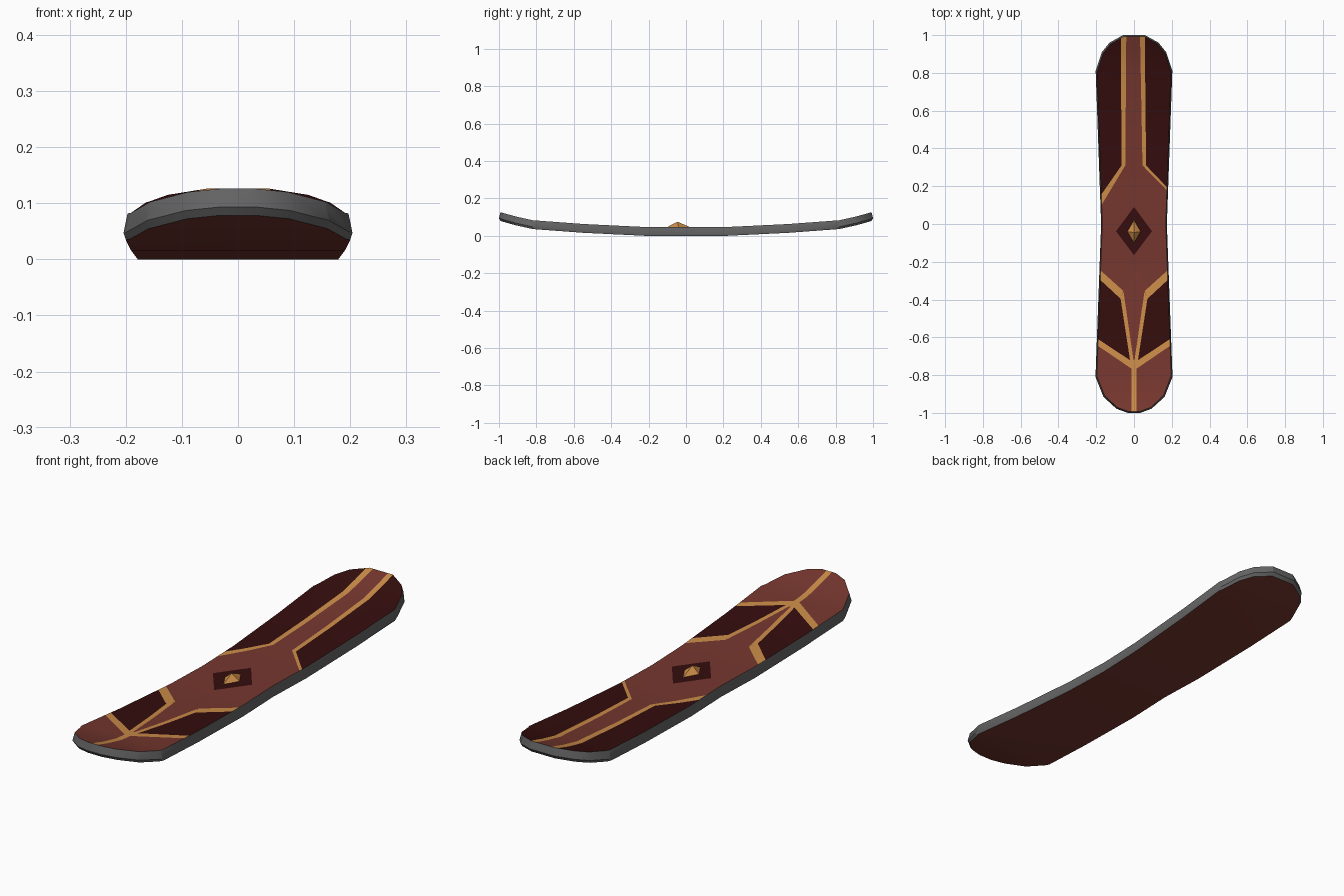
import bpy, bmesh
from mathutils import Vector

if "Cube" in bpy.data.objects:
    bpy.data.objects.remove(bpy.data.objects["Cube"])


def material(name, rgb):
    m = bpy.data.materials.new(name)
    m.use_nodes = True
    m.diffuse_color = (*rgb, 1)
    m.node_tree.nodes["Principled BSDF"].inputs["Base Color"].default_value = (*rgb, 1)
    return m


red = material("brick_red", (0.18, 0.038, 0.028))
dark = material("dark_maroon", (0.035, 0.004, 0.004))
gold = material("gold", (0.6, 0.265, 0.065))
grey = material("edge_grey", (0.13, 0.13, 0.13))
RED, DARK, GOLD, GREY = range(4)

THICK = 0.047
BEND = [(0, 0), (0.22, 0), (0.55, 0.016), (0.82, 0.036), (0.91, 0.056), (1.01, 0.084)]


def bend(y):
    """Rise of the board toward nose and tail."""
    y = abs(y)
    for (y0, z0), (y1, z1) in zip(BEND, BEND[1:]):
        if y <= y1:
            return z0 + (z1 - z0) * (y - y0) / (y1 - y0)
    return BEND[-1][1]


def finish(bm, name, mats):
    mesh = bpy.data.meshes.new(name)
    bm.to_mesh(mesh)
    bm.free()
    for m in mats:
        mesh.materials.append(m)
    obj = bpy.data.objects.new(name, mesh)
    bpy.context.collection.objects.link(obj)
    return obj


def cut(bm, faces, point, normal):
    geom = set(faces)
    for f in faces:
        geom.update(f.edges)
        geom.update(f.verts)
    bmesh.ops.bisect_plane(bm, geom=list(geom), dist=1e-5, plane_co=point, plane_no=normal)
    bm.normal_update()


def top_faces(bm):
    return [f for f in bm.faces if f.normal.z > 0.9]


def flip(poly):
    return [(-x, y) for x, y in poly]


# Board outline, right half from nose to tail, then mirrored
half = [(0.033, -1), (0.093, -0.978), (0.162, -0.915), (0.204, -0.81), (0.174, 0),
        (0.203, 0.81), (0.17, 0.91), (0.13, 0.96), (0.058, 1)]
outline = half + flip(half)[::-1]

# Board body: three rings make the slightly bevelled side wall
bm = bmesh.new()
rings = []
for sx, sy, z in ((0.98, 0.99, 0), (1, 1, 0.012), (0.965, 0.992, THICK)):
    rings.append([bm.verts.new((x * sx, y * sy, z)) for x, y in outline])
bm.faces.new(rings[0][::-1]).material_index = RED
bm.faces.new(rings[2]).material_index = RED
n = len(outline)
for low, high in zip(rings, rings[1:]):
    for i in range(n):
        j = (i + 1) % n
        bm.faces.new((low[i], low[j], high[j], high[i])).material_index = GREY
bm.normal_update()

# Cross cuts where the board bends
for y in sorted({s * p[0] for p in BEND[:-1] for s in (-1, 1)}):
    cut(bm, bm.faces[:], (0, y, 0), (0, 1, 0))

# Painted shapes, later ones cover earlier ones (all convex)
front_panel = [(-0.25, -0.22), (-0.07, -0.39), (-0.012, -0.73), (-0.25, -0.57)]
v_stripe = [(-0.25, -0.57), (0, -0.735), (0, -0.775), (-0.25, -0.605)]
arm = [(-0.25, -0.18), (-0.056, -0.355), (-0.072, -0.395), (-0.25, -0.23)]
inner_stripe = [(-0.072, -0.39), (-0.055, -0.36), (0, -0.74), (-0.018, -0.74)]
diamond = [(0, -0.165), (0.095, -0.038), (0, 0.09), (-0.095, -0.038)]
gem_base = [(0, -0.1), (0.035, -0.04), (0, 0.02), (-0.035, -0.04)]
paint = [
    ([(-0.066, 0.31), (-0.07, 1.1), (-0.3, 1.1), (-0.3, -0.03)], DARK),
    ([(0.064, 0.31), (0.054, 1.1), (0.3, 1.1), (0.3, 0.065)], DARK),
    ([(-0.066, 0.31), (-0.046, 0.31), (-0.04, 1.1), (-0.07, 1.1)], GOLD),
    ([(0.045, 0.31), (0.064, 0.31), (0.056, 1.1), (0.03, 1.1)], GOLD),
    ([(-0.066, 0.31), (-0.046, 0.31), (-0.25, -0.03), (-0.25, 0.045)], GOLD),
    ([(0.045, 0.31), (0.064, 0.31), (0.25, 0.115), (0.25, 0.1)], GOLD),
    ([(-0.013, -0.72), (0.013, -0.72), (0.013, -1.1), (-0.013, -1.1)], GOLD),
    (diamond, DARK),
]
for shape, colour in ((front_panel, DARK), (v_stripe, GOLD), (arm, GOLD), (inner_stripe, GOLD)):
    paint += [(shape, colour), (flip(shape), colour)]


def edges_of(poly):
    return [(Vector(a), Vector(b)) for a, b in zip(poly, poly[1:] + poly[:1])]


def inside(p, poly):
    sides = [(b - a).cross(p - a) for a, b in edges_of(poly)]
    return min(sides) > 0 or max(sides) < 0


def near(face, poly):
    """True if the face's bounds overlap the shape's bounds."""
    for k in (0, 1):
        fs = [v.co[k] for v in face.verts]
        ps = [p[k] for p in poly]
        if max(fs) < min(ps) or min(fs) > max(ps):
            return False
    return True


for poly, colour in paint:
    for a, b in edges_of(poly):
        d = b - a
        cut(bm, [f for f in top_faces(bm) if near(f, poly)], (a.x, a.y, 0), (-d.y, d.x, 0))
    for f in top_faces(bm):
        if inside(f.calc_center_median().xy, poly):
            f.material_index = colour

# Curve the nose and tail upward
for v in bm.verts:
    v.co.z += bend(v.co.y)
board = finish(bm, "board", [red, dark, gold, grey])
bpy.context.view_layer.objects.active = board
board.select_set(True)
bpy.ops.object.shade_smooth_by_angle(angle=0.5)

# Raised centre stud: a low four-sided pyramid
bm = bmesh.new()
base = [bm.verts.new((x, y, THICK)) for x, y in gem_base]
tip = bm.verts.new((0, -0.045, 0.075))
bm.faces.new(base[::-1])
for i in range(4):
    bm.faces.new((base[i], base[(i + 1) % 4], tip))
finish(bm, "centre_stud", [gold])
